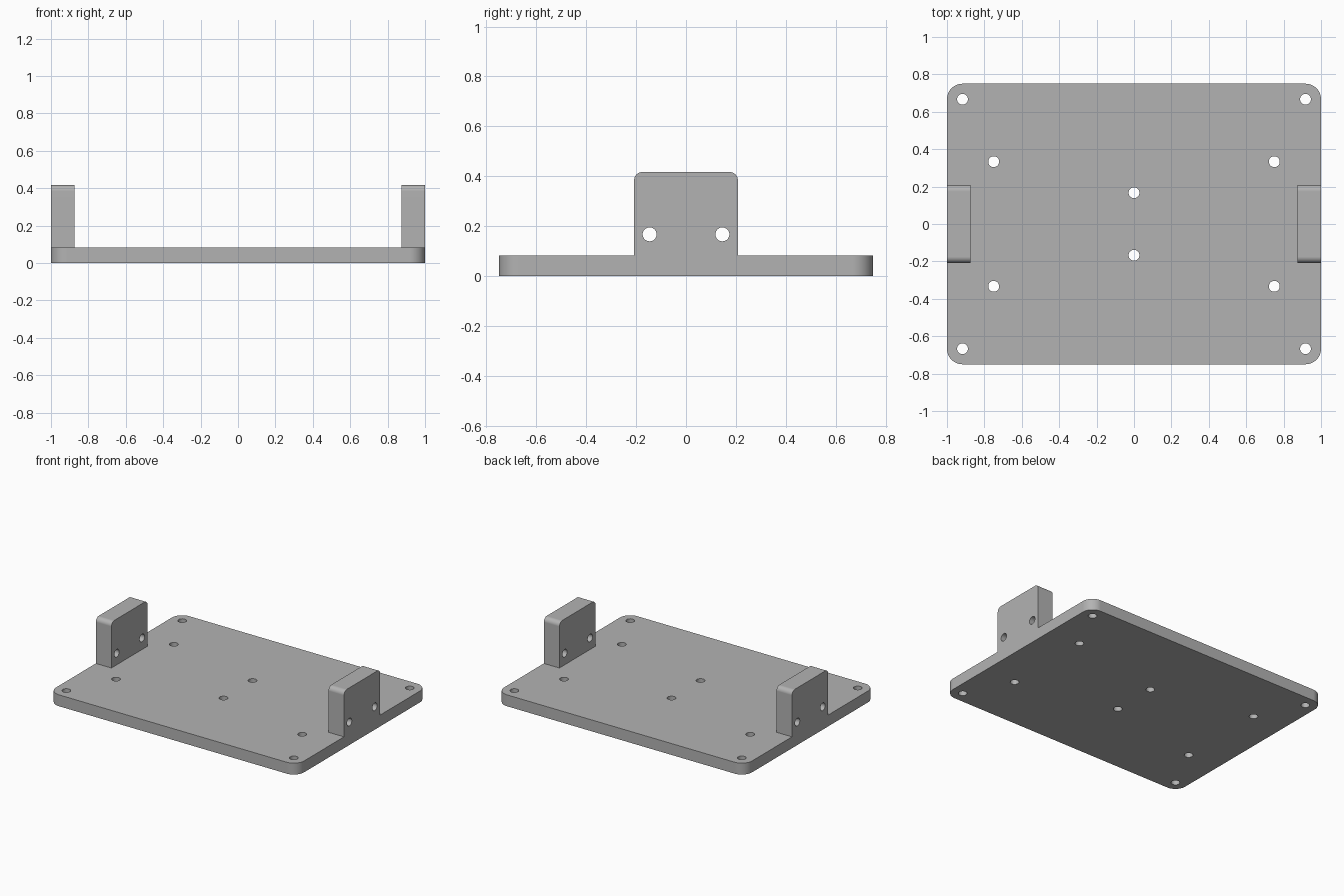
import bpy, bmesh
from math import pi, cos, sin
from mathutils import Matrix, Vector

cube = bpy.data.objects.get("Cube")
if cube:
    bpy.data.objects.remove(cube, do_unlink=True)

PLATE_X, PLATE_Y, PLATE_Z = 1.0, 0.75, 0.083
TAB_Y, TAB_TOP, TAB_INNER = 0.208, 0.417, 0.875

grey = bpy.data.materials.new("plain grey")
grey.use_nodes = True
colour = (0.45, 0.45, 0.45, 1)
grey.diffuse_color = colour
bsdf = next(n for n in grey.node_tree.nodes if n.type == "BSDF_PRINCIPLED")
bsdf.inputs["Base Color"].default_value = colour


def arc(cx, cy, r, start, steps=10):
    """Quarter-circle points, counter-clockwise from the start angle."""
    return [(cx + r * cos(start + pi / 2 * i / steps),
             cy + r * sin(start + pi / 2 * i / steps)) for i in range(steps + 1)]


def finish(name, bm):
    bmesh.ops.recalc_face_normals(bm, faces=bm.faces)
    mesh = bpy.data.meshes.new(name)
    bm.to_mesh(mesh)
    bm.free()
    mesh.materials.append(grey)
    obj = bpy.data.objects.new(name, mesh)
    bpy.context.collection.objects.link(obj)
    return obj


def extrude(name, points, offset):
    bm = bmesh.new()
    face = bm.faces.new([bm.verts.new(p) for p in points])
    out = bmesh.ops.extrude_face_region(bm, geom=[face])
    verts = [v for v in out["geom"] if isinstance(v, bmesh.types.BMVert)]
    bmesh.ops.translate(bm, verts=verts, vec=Vector(offset))
    return finish(name, bm)


def drills(name, centres, radius, depth, axis):
    """One cutter made of several parallel cylinders."""
    bm = bmesh.new()
    turn = Matrix.Rotation(pi / 2, 4, "Y") if axis == "X" else Matrix()
    for c in centres:
        bmesh.ops.create_cone(bm, cap_ends=True, segments=32, radius1=radius,
                              radius2=radius, depth=depth,
                              matrix=Matrix.Translation(c) @ turn)
    return finish(name, bm)


def combine(target, other, operation):
    mod = target.modifiers.new(operation.title(), "BOOLEAN")
    mod.operation, mod.solver, mod.object = operation, "EXACT", other
    bpy.context.view_layer.objects.active = target
    bpy.ops.object.modifier_apply(modifier=mod.name)
    bpy.data.objects.remove(other, do_unlink=True)


# Base plate with rounded corners
r = 0.083
x, y = PLATE_X - r, PLATE_Y - r
outline = (arc(x, y, r, 0) + arc(-x, y, r, pi / 2)
           + arc(-x, -y, r, pi) + arc(x, -y, r, 1.5 * pi))
plate = extrude("mounting_plate", [(px, py, 0) for px, py in outline], (0, 0, PLATE_Z))

# Upright tabs at both ends, rooted inside the plate
r = 0.033
y, z = TAB_Y - r, TAB_TOP - r
profile = ([(-TAB_Y, PLATE_Z / 2), (TAB_Y, PLATE_Z / 2)]
           + arc(y, z, r, 0) + arc(-y, z, r, pi / 2))
for side, name in ((1, "left_tab"), (-1, "right_tab")):
    tab = extrude(name, [(side * TAB_INNER, py, pz) for py, pz in profile],
                  (side * (PLATE_X - TAB_INNER), 0, 0))
    combine(plate, tab, "UNION")

# Screw holes through the plate: corners, inner rectangle and middle pair
spots = [(sx * hx, sy * hy, PLATE_Z / 2)
         for hx, hy in ((0.917, 0.667), (0.75, 0.333))
         for sx in (-1, 1) for sy in (-1, 1)]
spots += [(0, sy * 0.167, PLATE_Z / 2) for sy in (-1, 1)]
combine(plate, drills("plate_drills", spots, 0.029, 0.3, "Z"), "DIFFERENCE")

# Cross holes through both tabs
spots = [(sx * 0.94, sy * 0.146, 0.167) for sx in (-1, 1) for sy in (-1, 1)]
combine(plate, drills("tab_drills", spots, 0.028, 0.3, "X"), "DIFFERENCE")

# Smooth fillets and bores, flat large faces
bpy.ops.object.select_all(action="DESELECT")
plate.select_set(True)
bpy.context.view_layer.objects.active = plate
bpy.ops.object.shade_smooth_by_angle(angle=pi / 6)
weighted = plate.modifiers.new("Weighted normals", "WEIGHTED_NORMAL")
weighted.keep_sharp = True
